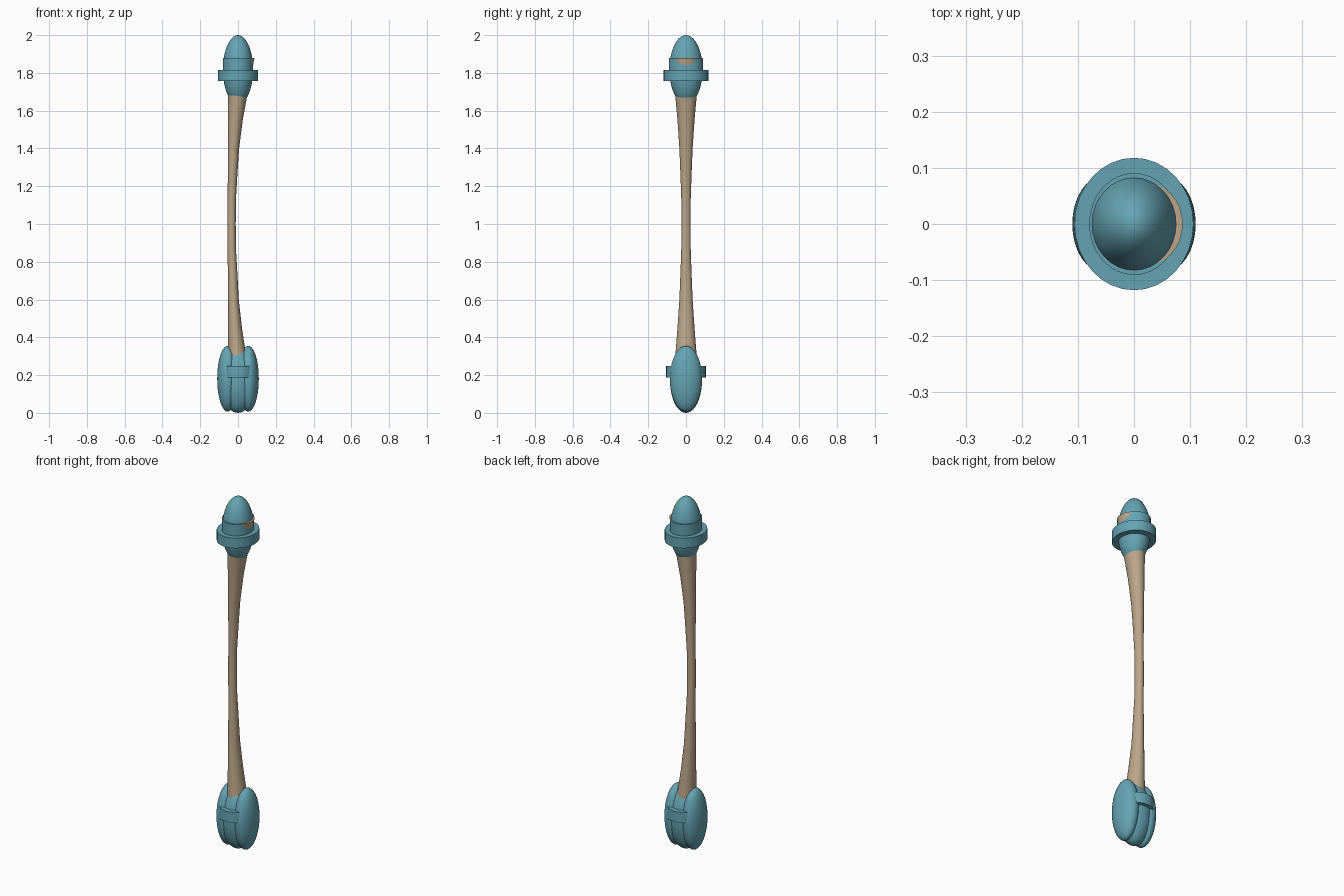
import bpy, bmesh, math
from mathutils import Matrix

if "Cube" in bpy.data.objects:
    bpy.data.objects.remove(bpy.data.objects["Cube"])


def material(name, colour):
    m = bpy.data.materials.new(name)
    m.diffuse_color = (*colour, 1)
    m.use_nodes = True
    m.node_tree.nodes["Principled BSDF"].inputs["Base Color"].default_value = m.diffuse_color
    return m


TEAL = material("teal", (0.13, 0.37, 0.45))
TAN = material("tan", (0.50, 0.38, 0.25))


def finish(bm, name, mat):
    mesh = bpy.data.meshes.new(name)
    bmesh.ops.recalc_face_normals(bm, faces=bm.faces)
    bm.to_mesh(mesh)
    bm.free()
    mesh.materials.append(mat)
    ob = bpy.data.objects.new(name, mesh)
    bpy.context.collection.objects.link(ob)
    bpy.ops.object.select_all(action='DESELECT')
    ob.select_set(True)
    bpy.context.view_layer.objects.active = ob
    bpy.ops.object.shade_smooth_by_angle(angle=math.radians(35))
    return ob


def ellipsoid(name, centre, radii):
    bm = bmesh.new()
    bmesh.ops.create_uvsphere(bm, u_segments=32, v_segments=20, radius=1,
                              matrix=Matrix.LocRotScale(centre, None, radii))
    return finish(bm, name, TEAL)


def oval_loft(name, sections, mat, sides=32):
    """Loft ovals given as (z, centre x, half width, half depth)."""
    bm = bmesh.new()
    rings = []
    for z, cx, rx, ry in sections:
        angles = [math.tau * i / sides for i in range(sides)]
        rings.append([bm.verts.new((cx + rx * math.cos(a), ry * math.sin(a), z)) for a in angles])
    for low, high in zip(rings, rings[1:]):
        for i in range(sides):
            j = (i + 1) % sides
            bm.faces.new((low[i], low[j], high[j], high[i]))
    bm.faces.new(rings[0][::-1])
    bm.faces.new(rings[-1])
    return finish(bm, name, mat)


def oval_disc(name, z0, z1, rx, ry):
    return oval_loft(name, [(z0, 0, rx, ry), (z1, 0, rx, ry)], TEAL)


# Bowed shaft: straight on the left, waisted on the right
oval_loft("shaft", [
    (0.11, 0.010, 0.065, 0.072), (0.22, 0.004, 0.057, 0.065), (0.31, -0.005, 0.047, 0.056),
    (0.45, -0.016, 0.037, 0.045), (0.60, -0.025, 0.029, 0.035), (0.75, -0.029, 0.025, 0.029),
    (0.87, -0.033, 0.022, 0.025), (1.00, -0.034, 0.022, 0.025), (1.13, -0.033, 0.022, 0.025),
    (1.25, -0.029, 0.025, 0.029), (1.40, -0.024, 0.030, 0.035), (1.55, -0.014, 0.039, 0.045),
    (1.67, -0.003, 0.050, 0.056), (1.78, 0.008, 0.061, 0.067), (1.88, 0.017, 0.070, 0.075)], TAN)

# Upper cap with sleeve and collar
ellipsoid("upper_dome", (0, 0, 1.817), (0.080, 0.088, 0.183))
oval_disc("upper_sleeve", 1.78, 1.88, 0.080, 0.091)
oval_disc("upper_collar", 1.757, 1.815, 0.106, 0.118)

# Lower end: centre core, mirrored side lobes and a band
ellipsoid("lower_core", (0, 0, 0.175), (0.095, 0.085, 0.175))
for side, label in ((-1, "left"), (1, "right")):
    ellipsoid(label + "_lobe", (side * 0.055, 0, 0.181), (0.055, 0.085, 0.174))
oval_disc("lower_band", 0.187, 0.248, 0.095, 0.105)
